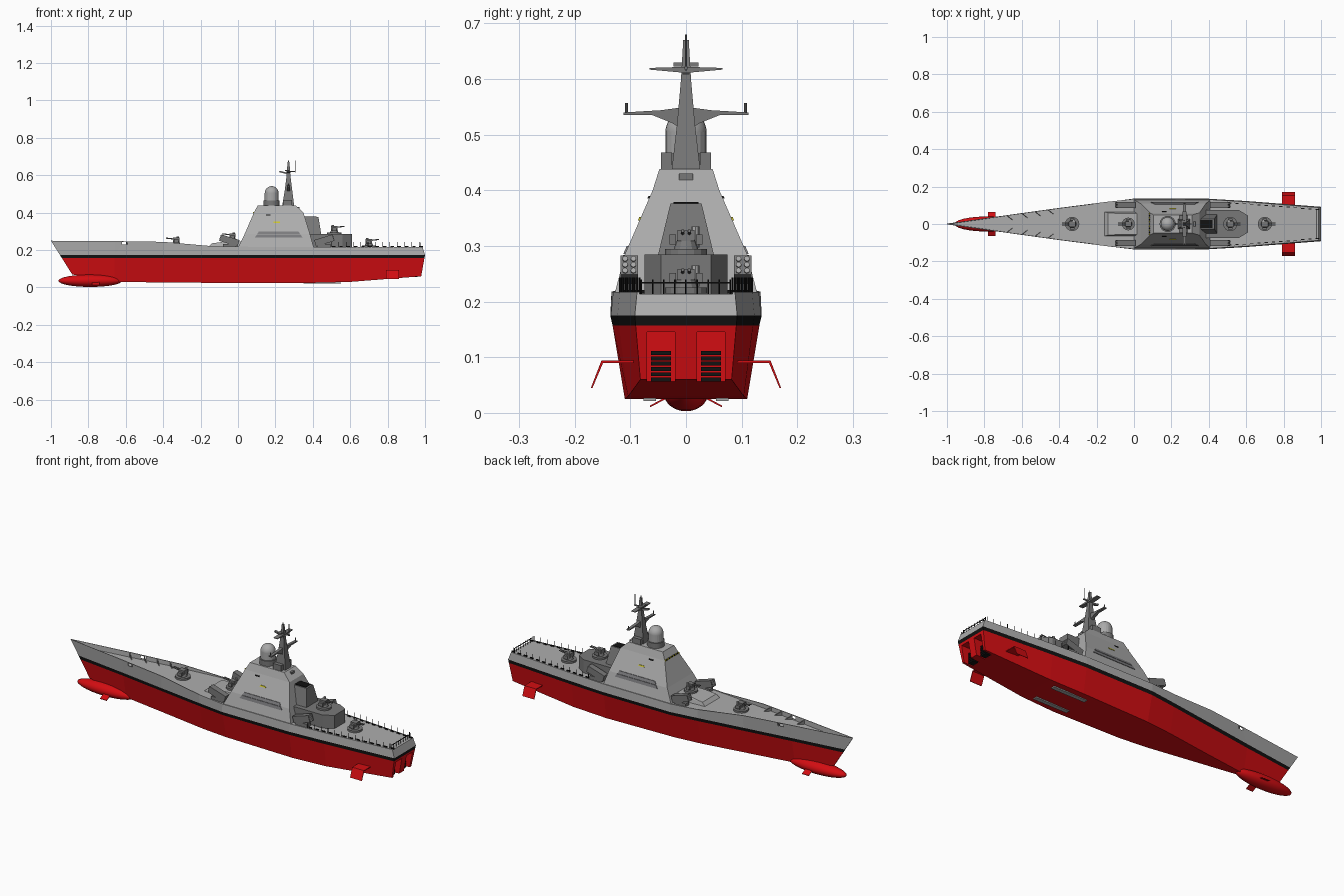
import bpy, bmesh, math
from mathutils import Matrix, Vector

old = bpy.data.objects.get("Cube")
if old:
    bpy.data.objects.remove(old, do_unlink=True)


def material(name, r, g, b):
    m = bpy.data.materials.new(name)
    m.use_nodes = True
    m.diffuse_color = (r, g, b, 1)
    m.node_tree.nodes["Principled BSDF"].inputs["Base Color"].default_value = (r, g, b, 1)
    return m


RED = material("hull red", .65, .004, .006)
BLACK = material("black", .006, .006, .006)
GREY = material("ship grey", .42, .42, .42)
STEEL = material("weapon grey", .19, .19, .19)
PANEL = material("panel grey", .2, .2, .21)
PALE = material("dome grey", .4, .4, .4)
YELLOW = material("marking yellow", .6, .55, .03)


def finish(name, bm, *mats):
    bmesh.ops.recalc_face_normals(bm, faces=bm.faces)
    me = bpy.data.meshes.new(name)
    bm.to_mesh(me)
    bm.free()
    for m in mats:
        me.materials.append(m)
    ob = bpy.data.objects.new(name, me)
    bpy.context.collection.objects.link(ob)
    return ob


def loft(name, rings, mat):
    """Skin a list of point rings and cap both ends."""
    bm = bmesh.new()
    vs = [[bm.verts.new(p) for p in r] for r in rings]
    n = len(vs[0])
    for a, b in zip(vs, vs[1:]):
        for j in range(n):
            k = (j + 1) % n
            bm.faces.new((a[j], a[k], b[k], b[j]))
    bm.faces.new(vs[0])
    bm.faces.new(vs[-1])
    return finish(name, bm, mat)


def tower(name, levels, mat):
    """Stack of rectangles given as (z, x0, x1, half width)."""
    return loft(name, [[(a, -w, z), (b, -w, z), (b, w, z), (a, w, z)] for z, a, b, w in levels], mat)


def prism(name, pts, x0, x1, mat):
    """Extrude a y-z outline along x."""
    return loft(name, [[(x, y, z) for y, z in pts] for x in (x0, x1)], mat)


def box(name, c, size, mat, tilt=0):
    bm = bmesh.new()
    bmesh.ops.create_cube(bm, size=1, matrix=Matrix.Translation(c)
                          @ Matrix.Rotation(tilt, 4, 'Y') @ Matrix.Diagonal((*size, 1)))
    return finish(name, bm, mat)


def rod(name, a, b, r, mat, r2=None, seg=8):
    a, b = Vector(a), Vector(b)
    d = b - a
    bm = bmesh.new()
    bmesh.ops.create_cone(bm, cap_ends=True, segments=seg, radius1=r, radius2=r if r2 is None else r2,
                          depth=d.length, matrix=Matrix.Translation((a + b) / 2)
                          @ d.to_track_quat('Z', 'Y').to_matrix().to_4x4())
    return finish(name, bm, mat)


def ball(name, c, size, mat):
    bm = bmesh.new()
    bmesh.ops.create_uvsphere(bm, u_segments=24, v_segments=16, radius=1,
                              matrix=Matrix.Translation(c) @ Matrix.Diagonal((*size, 1)))
    for f in bm.faces:
        f.smooth = True
    return finish(name, bm, mat)


# Hull stations: x, sheer half width, sheer z, band half width, bottom half width, bottom z
stations = [(-1, .002, .25, .002, .002, .07), (-.66, .05, .248, .042, .012, .03),
            (-.4, .086, .244, .08, .048, .027), (-.15, .118, .222, .116, .085, .025),
            (0, .134, .218, .136, .1, .025), (.4, .131, .217, .135, .11, .025),
            (.6, .119, .217, .123, .104, .03), (.985, .088, .217, .092, .082, .06)]


def edge_y(x):
    for a, b in zip(stations, stations[1:]):
        if x <= b[0]:
            return a[1] + (b[1] - a[1]) * (x - a[0]) / (b[0] - a[0])
    return stations[-1][1]


bm = bmesh.new()
rings = []
for i, (x, ws, zs, wb, w0, z0) in enumerate(stations):
    low = wb + (w0 - wb) * .018 / (.175 - z0)
    inner, deck = ws - min(.004, ws / 2), min(zs - .003, .222)
    half = [(w0, z0), (low, .157), (wb, .175), (ws, zs), (inner, zs), (inner, deck)]

    def px(z):
        if i == 0:
            return x + (.25 - z) * .63
        return 1 - abs(z - .175) * (.18 if z < .175 else .35) if x > .9 else x
    ring = [(px(z), y, z) for y, z in half] + [(px(z), -y, z) for y, z in reversed(half)]
    rings.append([bm.verts.new(p) for p in ring])
tint = [0, 1, 2, 2, 2, 2, 2, 2, 2, 1, 0, 0]
for a, b in zip(rings, rings[1:]):
    for j in range(12):
        k = (j + 1) % 12
        bm.faces.new((a[j], a[k], b[k], b[j])).material_index = tint[j]
for r in (rings[0], rings[-1]):
    for m, ids in enumerate([(0, 1, 10, 11), (1, 2, 9, 10), range(2, 10)]):
        bm.faces.new([r[j] for j in ids]).material_index = m
hull = finish("hull", bm, RED, BLACK, GREY)

# Stern bays and bow fairlead are cut out of the hull
cuts = [((1.03, s * .045, .04), (.2, .05, .21), 0) for s in (-1, 1)]
cuts.append(((-.605, 0, .236), (.03, .3, .014), 2))
for c, size, slot in cuts:
    cutter = box("cutter", c, size, RED)
    for m in (BLACK, GREY):
        cutter.data.materials.append(m)
    for p in cutter.data.polygons:
        p.material_index = slot
    cutter.hide_render = True
    mod = hull.modifiers.new("cut", 'BOOLEAN')
    mod.object, mod.operation, mod.solver = cutter, 'DIFFERENCE', 'EXACT'
    bpy.context.view_layer.objects.active = hull
    bpy.ops.object.modifier_apply(modifier=mod.name)
    bpy.data.objects.remove(cutter, do_unlink=True)

# Underwater parts
ball("bow_bulb", (-.79, 0, .036), (.17, .04, .033), RED)
for s in (-1, 1):
    prism("bulb_fin", [(s * .03, .028), (s * .065, .01), (s * .065, .013), (s * .03, .032)], -.78, -.74, RED)
    prism("stabiliser", [(s * .09, .09), (s * .149, .09), (s * .168, .045), (s * .171, .045),
                         (s * .152, .094), (s * .09, .094)], .79, .86, RED)
    box("keel_slot", (.45, s * .065, .024), (.2, .022, .006), PALE)
    for i in range(6):
        box("jet_grille", (.945, s * .045, .06 + i * .0095), (.03, .036, .007), BLACK)

# Superstructure with side panels and markings
levels = [(.215, 0, .405, .128), (.285, .035, .385, .11), (.4, .085, .35, .06), (.438, .105, .31, .048)]
tower("superstructure", levels, GREY)


def wall(z):
    for a, b in zip(levels, levels[1:]):
        if z <= b[0]:
            return a[3] + (b[3] - a[3]) * (z - a[0]) / (b[0] - a[0])


def side_plate(name, x0, x1, z0, z1, slant, mat):
    for s in (-1, 1):
        loft(name, [[(x0, s * (wall(z0) + o), z0), (x1, s * (wall(z0) + o), z0),
                     (x1 - slant, s * (wall(z1) + o), z1), (x0 + slant, s * (wall(z1) + o), z1)]
                    for o in (-.002, .003)], mat)


side_plate("side_panel", .09, .345, .268, .284, .012, PANEL)
side_plate("side_panel_upper", .102, .333, .286, .3, .01, PANEL)
side_plate("yellow_mark", .19, .225, .346, .352, 0, YELLOW)
side_plate("dark_mark", .15, .175, .385, .39, 0, BLACK)
for i in range(11):
    box("front_mark", (.084, (i - 5) * .011, .4), (.005, .008, .007), BLACK if i % 2 else YELLOW)

# Funnel house and aft deckhouse
tower("funnel_house", [(.215, .36, .45, .055), (.285, .34, .445, .05), (.376, .32, .43, .028)], STEEL)
box("funnel_opening", (.383, 0, .377), (.075, .045, .004), BLACK)
plan = [(.36, -.075), (.56, -.075), (.61, -.045), (.61, .045), (.56, .075), (.36, .075)]
loft("aft_deckhouse", [[(x, y, z) for x, y in plan] for z in (.212, .285)], STEEL)
tower("forward_deckhouse", [(.212, -.165, .04, .066), (.236, -.14, .04, .06), (.245, -.07, .04, .055)], GREY)

# Radar dome
rod("dome_collar", (.18, 0, .437), (.18, 0, .466), .043, STEEL, seg=24)
rod("dome_body", (.18, 0, .46), (.18, 0, .505), .037, PALE, seg=24)
ball("dome_cap", (.18, 0, .505), (.037, .037, .037), PALE)

# Mast with yards and aerials
tower("mast", [(.4, .23, .305, .03), (.52, .25, .29, .016), (.6, .26, .28, .009), (.67, .265, .275, .005)], STEEL)
for s in (-1, 1):
    prism("lower_yard", [(0, .505), (s * .025, .521), (s * .06, .535), (s * .112, .535),
                         (s * .112, .54), (s * .045, .544), (0, .55)], .262, .278, STEEL)
    prism("upper_yard", [(0, .611), (s * .066, .617), (s * .066, .62), (0, .622)], .258, .282, STEEL)
    rod("yard_aerial", (.27, s * .107, .538), (.27, s * .107, .557), .0025, STEEL)
    box("roof_box", (.265, s * .035, .453), (.05, .02, .03), STEEL)
box("mast_radar", (.262, 0, .626), (.02, .045, .007), STEEL)
box("mast_arm", (.25, 0, .613), (.06, .012, .008), STEEL, .25)
box("mast_aft_arm", (.288, 0, .62), (.04, .006, .006), STEEL)
rod("whip_aerial", (.305, 0, .615), (.305, 0, .68), .0015, STEEL)
rod("mast_tip", (.27, 0, .665), (.27, 0, .68), .002, STEEL)
box("mast_light", (.315, 0, .415), (.03, .026, .03), STEEL)


def gun(x, z, d, k=1):
    """Twin gun mount whose barrels point along d."""
    rod("gun_ring", (x, 0, z), (x, 0, z + .01), .038 * k, STEEL, seg=16)
    rod("gun_pedestal", (x, 0, z + .01), (x, 0, z + .026), .022 * k, STEEL, .016 * k, 12)
    box("gun_housing", (x, 0, z + .034), (.034 * k, .03 * k, .02), STEEL)
    rod("gun_radome", (x - d * .008, .017, z + .012), (x - d * .008, .017, z + .05), .007, PALE)
    for s in (-1, 1):
        box("gun_magazine", (x, s * .024 * k, z + .027), (.024 * k, .012, .018), STEEL)
        rod("gun_barrel", (x, s * .006, z + .036), (x + d * .055, s * .006, z + .042), .003, STEEL)


gun(-.33, .222, -1)
gun(-.03, .245, -1, .9)
gun(.515, .285, 1)
gun(.7, .215, 1)

# Tilted rocket launchers with tube ends
for x, tilt in ((-.045, .3), (.46, -.3)):
    d = -1 if tilt > 0 else 1
    for s in (-1, 1):
        y = s * .102
        box("launcher_base", (x, y, .223), (.07, .03, .02), STEEL)
        box("launcher", (x, y, .251), (.1, .032, .036), STEEL, tilt)
        aim = Vector((math.cos(tilt) * d, 0, math.sin(abs(tilt))))
        up = Vector((-aim.z * d, 0, abs(aim.x)))
        for i in range(6):
            p = Vector((x, y + (i % 2 - .5) * .015, .251)) + aim * .048 + up * ((i // 2 - 1) * .011)
            rod("launch_tube", p, p + aim * .006, .005, PALE)

# Bow ribs inside the bulwark
for x in (-.68, -.6, -.53, -.46):
    for s in (-1, 1):
        w = edge_y(x) - .003
        loft("bow_rib", [[(x + o, s * w, .22), (x + o, s * w, .245), (x + .03 + o, s * (w - .024), .22)]
                         for o in (0, .004)], STEEL)

# Stern railings and deck cleats
for s in (-1, 1):
    for i in range(13):
        x = .5 + i * .039
        y = s * (edge_y(x) - .006)
        rod("rail_post", (x, y, .213), (x, y, .243), .0015, BLACK, seg=5)
        box("deck_cleat", (x + .012, y - s * .006, .218), (.018, .005, .006), BLACK)
for i in range(9):
    y = (i - 4) * .02
    rod("stern_post", (.975, y, .213), (.975, y, .24), .0015, BLACK, seg=5)
box("stern_rail", (.975, 0, .234), (.003, .16, .003), BLACK)
